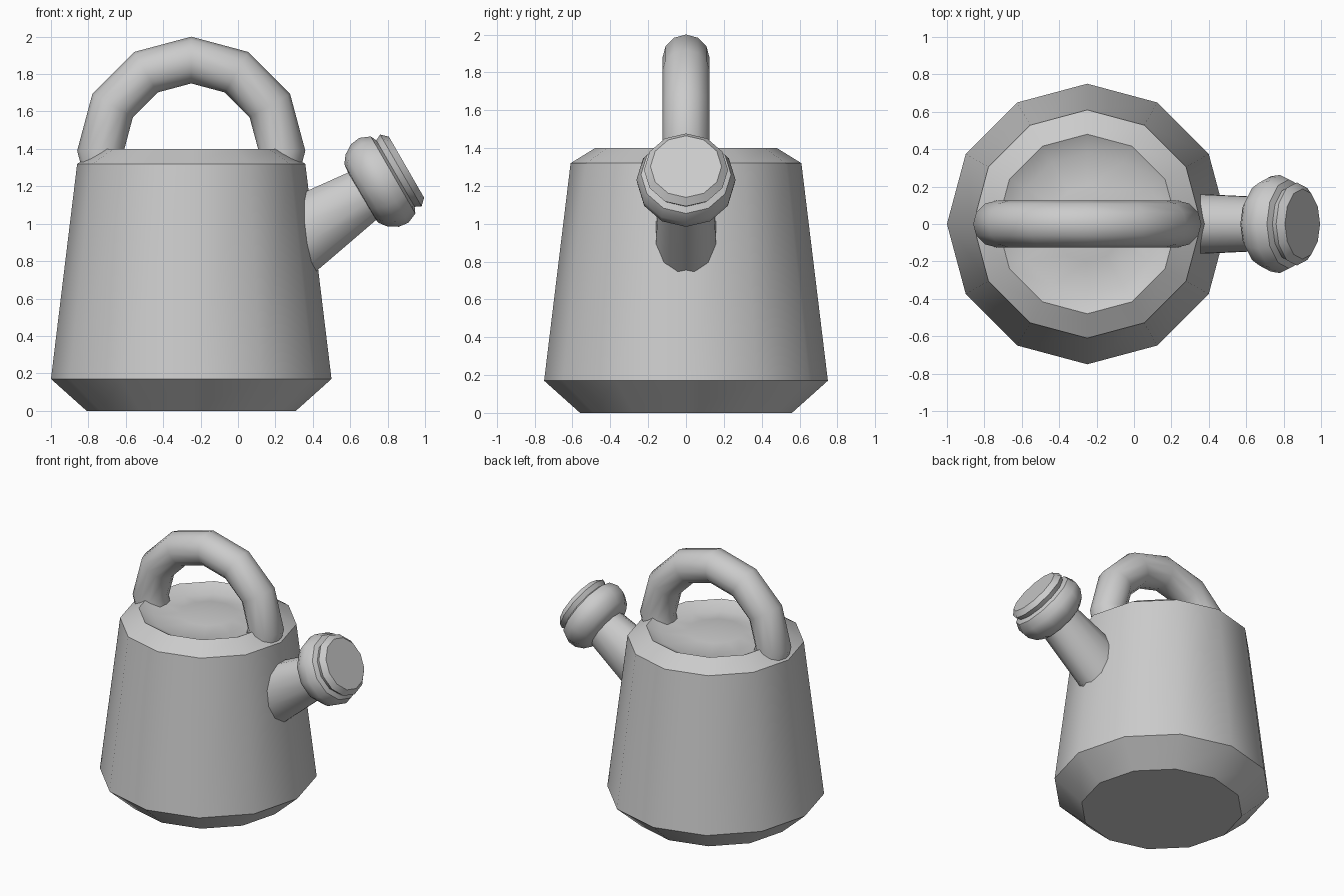
import bpy, bmesh, math
from mathutils import Vector, Matrix

if "Cube" in bpy.data.objects:
    bpy.data.objects.remove(bpy.data.objects["Cube"])


def finish(name, rings, closed_caps=True, angle=38):
    """Skin a list of equal-length point rings and shade by angle."""
    bm = bmesh.new()
    loops = [[bm.verts.new(p) for p in ring] for ring in rings]
    n = len(loops[0])
    for a, b in zip(loops, loops[1:]):
        for i in range(n):
            j = (i + 1) % n
            bm.faces.new((a[i], a[j], b[j], b[i]))
    if closed_caps:
        bm.faces.new(loops[0][::-1])
        bm.faces.new(loops[-1])
    bmesh.ops.recalc_face_normals(bm, faces=bm.faces)
    mesh = bpy.data.meshes.new(name)
    bm.to_mesh(mesh)
    bm.free()
    ob = bpy.data.objects.new(name, mesh)
    bpy.context.collection.objects.link(ob)
    bpy.ops.object.select_all(action='DESELECT')
    ob.select_set(True)
    bpy.context.view_layer.objects.active = ob
    bpy.ops.object.shade_smooth_by_angle(angle=math.radians(angle))
    return ob


def ring(frame, s, ru, rv, n=12, off=0.0, phase=0.0):
    """Ellipse at distance s along the frame's local z axis."""
    return [frame @ Vector((ru * math.cos(t) + off, rv * math.sin(t), s))
            for t in (2 * math.pi * i / n + phase for i in range(n))]


# Body: twelve-sided tapered can with recessed, slightly domed top
CX = -0.25
body_frame = Matrix.Translation((CX, 0, 0))
body_profile = [(0.56, 0), (0.75, 0.17), (0.61, 1.32), (0.48, 1.40),
                (0.38, 1.35), (0.20, 1.377), (0.06, 1.385)]
finish("body", [ring(body_frame, z, r, r) for r, z in body_profile])

# Handle: arch of a ring, with both ends buried in the body
handle_rings = []
for k in range(-1, 8):
    a = math.radians(30 * k)
    d = Vector((math.cos(a), 0, math.sin(a)))
    c = Vector((CX, 0, 1.39)) + d * 0.485
    handle_rings.append([c + d * (0.125 * math.cos(t)) + Vector((0, 0.125 * math.sin(t), 0))
                         for t in (math.pi * i / 6 for i in range(12))])
finish("handle", handle_rings)

# Spout frame: local z runs outward along the spout, 30 degrees above level
spout_frame = (Matrix.Translation((0.901, 0, 1.302))
               @ Matrix.Rotation(math.radians(60), 4, 'Y')
               @ Matrix.Rotation(math.pi, 4, 'Z'))

# Spout pipe: narrows toward the head
finish("spout_pipe", [ring(spout_frame, s, ru, rv, 12, off, math.pi / 12)
                      for s, ru, rv, off in [(-0.80, 0.229, 0.170, -0.038),
                                             (-0.62, 0.203, 0.163, -0.030),
                                             (-0.24, 0.146, 0.148, -0.014)]])

# Sprinkler head: rounded collar, groove and flat chamfered face
head_profile = [(0.13, -0.285), (0.18, -0.28), (0.222, -0.248), (0.255, -0.195),
                (0.262, -0.14), (0.238, -0.083), (0.205, -0.068),
                (0.222, -0.035), (0.188, 0)]
finish("spout_head", [ring(spout_frame, s, r, r) for r, s in head_profile])
